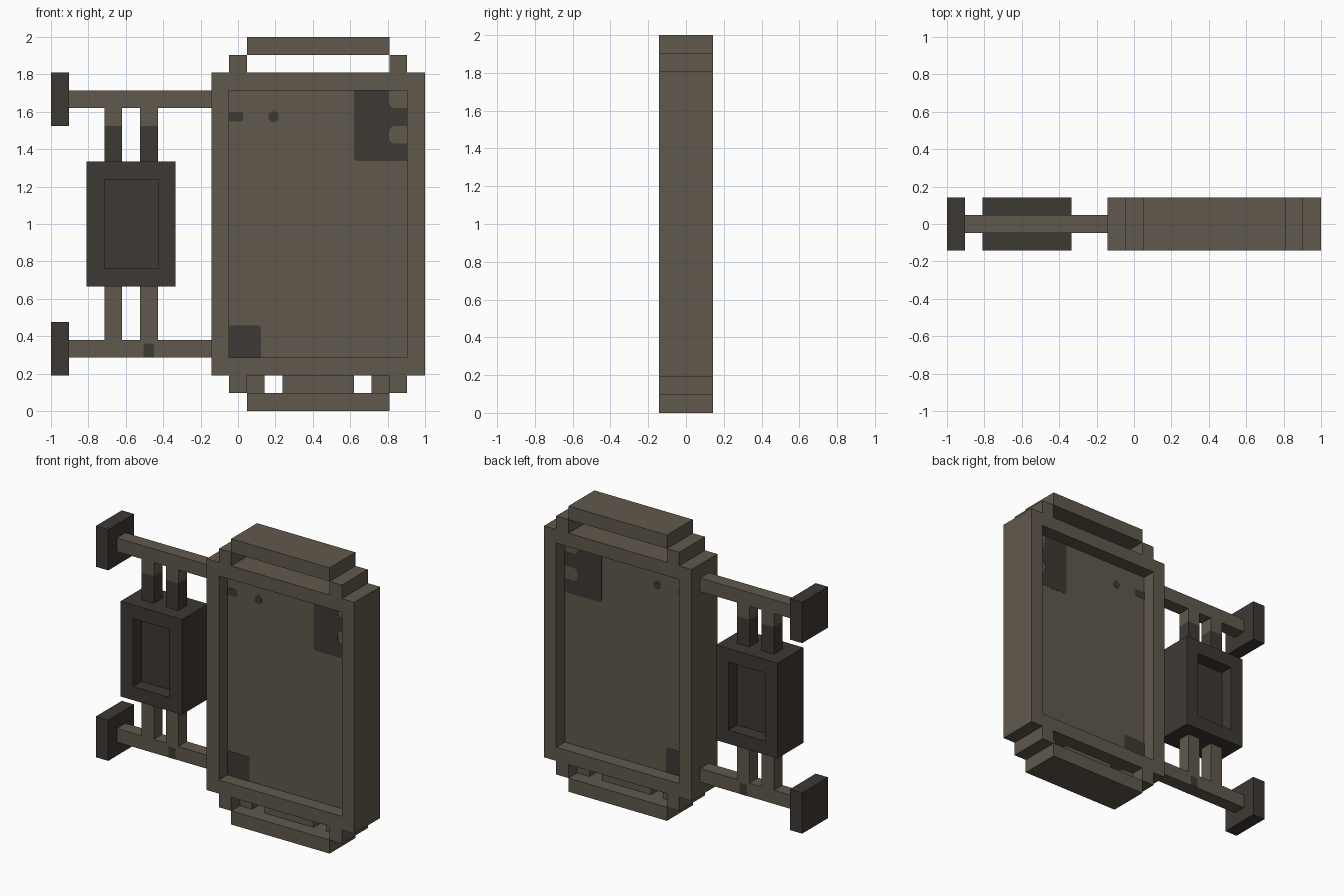
import bpy, bmesh, math
from mathutils import Vector

cube = bpy.data.objects.get("Cube")
if cube:
    bpy.data.objects.remove(cube, do_unlink=True)

U = 2 / 21  # the model sits on a 21 x 3 x 21 block grid


def material(name, rgb):
    m = bpy.data.materials.new(name)
    m.use_nodes = True
    m.diffuse_color = (*rgb, 1)
    bsdf = next(n for n in m.node_tree.nodes if n.type == 'BSDF_PRINCIPLED')
    bsdf.inputs["Base Color"].default_value = (*rgb, 1)
    bsdf.inputs["Roughness"].default_value = 0.9
    return m


STONE = material("warm grey", (0.117, 0.099, 0.072))
DARK = material("dark grey", (0.048, 0.041, 0.033))


def finish(name, bm, mat):
    bmesh.ops.recalc_face_normals(bm, faces=bm.faces)
    me = bpy.data.meshes.new(name)
    bm.to_mesh(me)
    bm.free()
    me.materials.append(mat)
    ob = bpy.data.objects.new(name, me)
    bpy.context.collection.objects.link(ob)
    return ob


def block(name, x0, x1, z0, z1, depth, mat, recess=False):
    """Box in grid units, centred in y; recess sinks a panel front and back."""
    bm = bmesh.new()
    bmesh.ops.create_cube(bm, size=1)
    for v in bm.verts:
        v.co = Vector((((x0 + x1) / 2 + v.co.x * (x1 - x0)) * U - 1,
                       v.co.y * depth * U,
                       ((z0 + z1) / 2 + v.co.z * (z1 - z0)) * U))
    if recess:
        # Flat rim first, then straight walls down to the panel
        bm.normal_update()
        faces = [f for f in bm.faces if abs(f.normal.y) > 0.9]
        bmesh.ops.inset_individual(bm, faces=faces, thickness=U,
                                   use_even_offset=True)
        panels = bmesh.ops.extrude_discrete_faces(bm, faces=faces)["faces"]
        for f in panels:
            for v in f.verts:
                v.co.y -= math.copysign(U, v.co.y)
    return finish(name, bm, mat)


def rounded(points):
    """Outline of (x, z, corner radius) turned into points with arcs."""
    out = []
    n = len(points)
    for i, (x, z, r) in enumerate(points):
        p = Vector((x, z))
        if r == 0:
            out.append(p)
            continue
        a = p + (Vector(points[i - 1][:2]) - p).normalized() * r
        b = p + (Vector(points[(i + 1) % n][:2]) - p).normalized() * r
        c = a + b - p
        for k in range(5):
            t = k / 4 * math.pi / 2
            out.append(c + (a - c) * math.cos(t) + (b - c) * math.sin(t))
    return out


def patch(name, outline):
    """Thin dark plate on the front and back of the one-unit-deep core."""
    for side, s in (("front", -1), ("back", 1)):
        bm = bmesh.new()
        y = s * (U / 2 - 0.001)
        f = bm.faces.new([bm.verts.new((p.x, y, p.y)) for p in outline])
        ext = bmesh.ops.extrude_face_region(bm, geom=[f])
        for v in ext["geom"]:
            if isinstance(v, bmesh.types.BMVert):
                v.co.y += s * 0.0025
        finish(f"{name}_{side}", bm, DARK)


# Main slab with sunken panels
block("main_slab", 9, 21, 2, 19, 3, STONE, recess=True)

# Stepped caps at the top and bottom
for name, z_post, z_bar in (("top", 19, 20), ("bottom", 1, 0)):
    block(f"{name}_bar", 11, 19, z_bar, z_bar + 1, 3, STONE)
    for side, x in (("right", 10), ("left", 19)):
        block(f"{name}_{side}_step", x, x + 1, z_post, z_post + 1, 3, STONE)

# Thin webs joining the bottom bar to the slab
for name, x0, x1 in (("right", 11, 12), ("middle", 13, 17), ("left", 18, 19)):
    block(f"bottom_{name}_web", x0, x1, 1, 2, 1, STONE)

# Side arms with end plates
for name, z in (("lower", 3), ("upper", 17)):
    block(f"{name}_arm", 1, 9, z, z + 1, 1, STONE)
    block(f"{name}_end_plate", 0, 1, z - 1, z + 2, 3, DARK)

# Hanging box and the rods that hold it
block("hanging_box", 2, 7, 7, 14, 3, DARK, recess=True)
for name, x in (("outer", 3), ("inner", 5)):
    block(f"{name}_lower_rod", x, x + 1, 4, 7, 1, STONE)
    block(f"{name}_upper_rod", x, x + 1, 16, 17, 1, STONE)
    block(f"{name}_dark_rod", x, x + 1, 14, 16, 1, DARK)

# Dark painted patches
L, R, B, T = 10 * U - 1, 20 * U - 1, 3 * U, 18 * U
patch("corner_patch", rounded([
    (0.619, 1.338, 0.02), (R, 1.338, 0), (R, 1.43, 0),
    (0.806, 1.43, 0.035), (0.806, 1.524, 0.035), (R, 1.524, 0),
    (R, 1.62, 0), (0.806, 1.62, 0.035), (0.806, T, 0), (0.619, T, 0)]))
patch("lower_patch", rounded([
    (L, B, 0), (0.122, B, 0), (0.122, 0.458, 0.015), (L, 0.458, 0)]))
patch("edge_mark", rounded([
    (L, 1.548, 0), (0.027, 1.548, 0.012), (0.027, 1.6, 0.012), (L, 1.6, 0)]))
patch("round_spot", [
    Vector((0.19 + 0.03 * math.cos(a), 1.574 + 0.03 * math.sin(a)))
    for a in [math.tau * (k + 0.5) / 8 for k in range(8)]])
patch("arm_mark", rounded([
    (-0.505, B, 0), (-0.45, B, 0), (-0.45, 0.36, 0.012), (-0.505, 0.36, 0.012)]))
